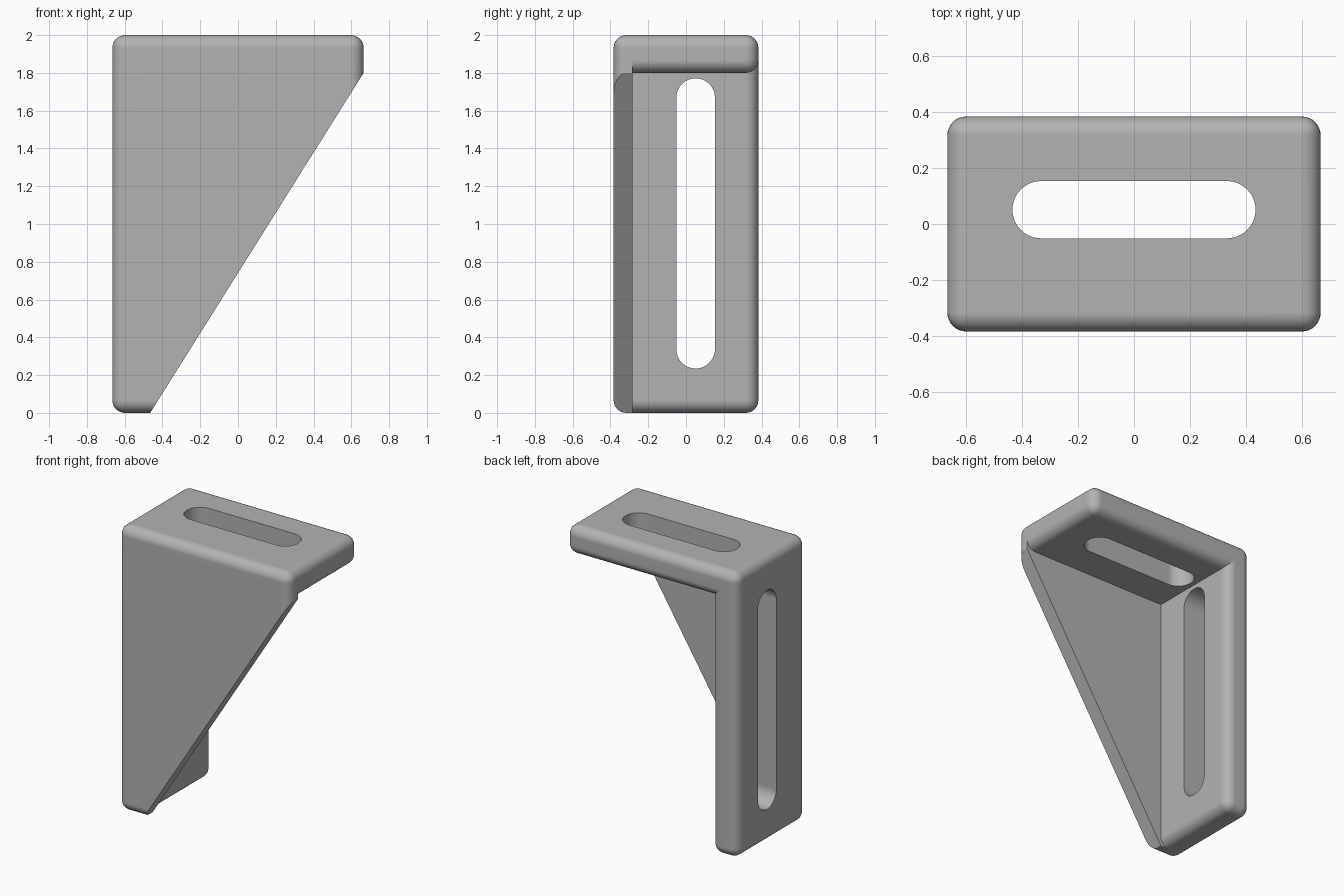
import bpy, bmesh, math
from mathutils import Vector, Matrix

if "Cube" in bpy.data.objects:
    bpy.data.objects.remove(bpy.data.objects["Cube"], do_unlink=True)

# Overall sizes
HX, HY, H = 0.665, 0.383, 2.0
PLATE, WEB, RADIUS = 0.2, 0.1, 0.067
INNER_X, INNER_Z = -HX + PLATE, H - PLATE

grey = bpy.data.materials.new("bracket grey")
grey.use_nodes = True
COLOUR = (0.45, 0.45, 0.45, 1)
grey.diffuse_color = COLOUR
grey.node_tree.nodes["Principled BSDF"].inputs["Base Color"].default_value = COLOUR


def rounded_box(low, high):
    low, high = Vector(low), Vector(high)
    bm = bmesh.new()
    bmesh.ops.create_cube(bm, size=1)
    for v in bm.verts:
        v.co = (low + high) / 2 + v.co * (high - low)
    bmesh.ops.bevel(bm, geom=bm.edges[:], offset=RADIUS, segments=8,
                    profile=0.5, affect='EDGES')
    return bm


def make_object(name, bm):
    bmesh.ops.recalc_face_normals(bm, faces=bm.faces[:])
    mesh = bpy.data.meshes.new(name)
    bm.to_mesh(mesh)
    bm.free()
    mesh.materials.append(grey)
    ob = bpy.data.objects.new(name, mesh)
    bpy.context.collection.objects.link(ob)
    return ob


def activate(ob):
    bpy.ops.object.select_all(action='DESELECT')
    ob.select_set(True)
    bpy.context.view_layer.objects.active = ob


def cut_slot(plate, centre, half_length, radius, turn):
    """Cut a round-ended slot, drawn along x with its depth along z."""
    steps = 24
    bm = bmesh.new()
    outline = []
    for side, start in ((1, -math.pi / 2), (-1, math.pi / 2)):
        for i in range(steps + 1):
            a = start + math.pi * i / steps
            outline.append(bm.verts.new((side * (half_length - radius) + radius * math.cos(a),
                                         radius * math.sin(a), -PLATE)))
    face = bm.faces.new(outline)
    extruded = bmesh.ops.extrude_face_region(bm, geom=[face])["geom"]
    bmesh.ops.translate(bm, vec=(0, 0, 2 * PLATE),
                        verts=[g for g in extruded if isinstance(g, bmesh.types.BMVert)])
    bm.transform(Matrix.Translation(centre) @ Matrix.Rotation(turn, 4, 'Y'))
    cutter = make_object("slot_cutter", bm)
    cutter.hide_render = True
    mod = plate.modifiers.new("slot", 'BOOLEAN')
    mod.operation, mod.solver, mod.object = 'DIFFERENCE', 'EXACT', cutter
    activate(plate)
    bpy.ops.object.modifier_apply(modifier=mod.name)
    bpy.data.objects.remove(cutter, do_unlink=True)


def trim(bm, point, normal):
    """Remove everything on the normal's side of a plane and cap the cut."""
    cut = bmesh.ops.bisect_plane(bm, geom=bm.verts[:] + bm.edges[:] + bm.faces[:],
                                 plane_co=point, plane_no=normal, clear_outer=True)
    edges = [g for g in cut["geom_cut"] if isinstance(g, bmesh.types.BMEdge)]
    bmesh.ops.edgeloop_fill(bm, edges=edges)


# Horizontal top plate with its slot
top_plate = make_object("top_plate", rounded_box((-HX, -HY, INNER_Z), (HX, HY, H)))
cut_slot(top_plate, (0, 0.051, H - PLATE / 2), 0.433, 0.102, 0)

# Vertical side plate with its slot
side_plate = make_object("side_plate", rounded_box((-HX, -HY, 0), (INNER_X, HY, H)))
cut_slot(side_plate, (-HX + PLATE / 2, 0.051, 1.003), 0.768, 0.102, math.pi / 2)

# Front web: slice of the full rounded block, trimmed along the diagonal
bm = rounded_box((-HX, -HY, 0), (HX, HY, H))
trim(bm, (0, -HY + WEB, 0), (0, 1, 0))
trim(bm, (INNER_X, 0, 0), (INNER_Z, 0, INNER_X - HX))
front_web = make_object("front_web", bm)

# Smooth rounded edges, flat faces kept crisp
for part in (top_plate, side_plate, front_web):
    activate(part)
    bpy.ops.object.shade_smooth_by_angle(angle=math.radians(30))
    part.modifiers.new("flat_faces", 'WEIGHTED_NORMAL').keep_sharp = True
